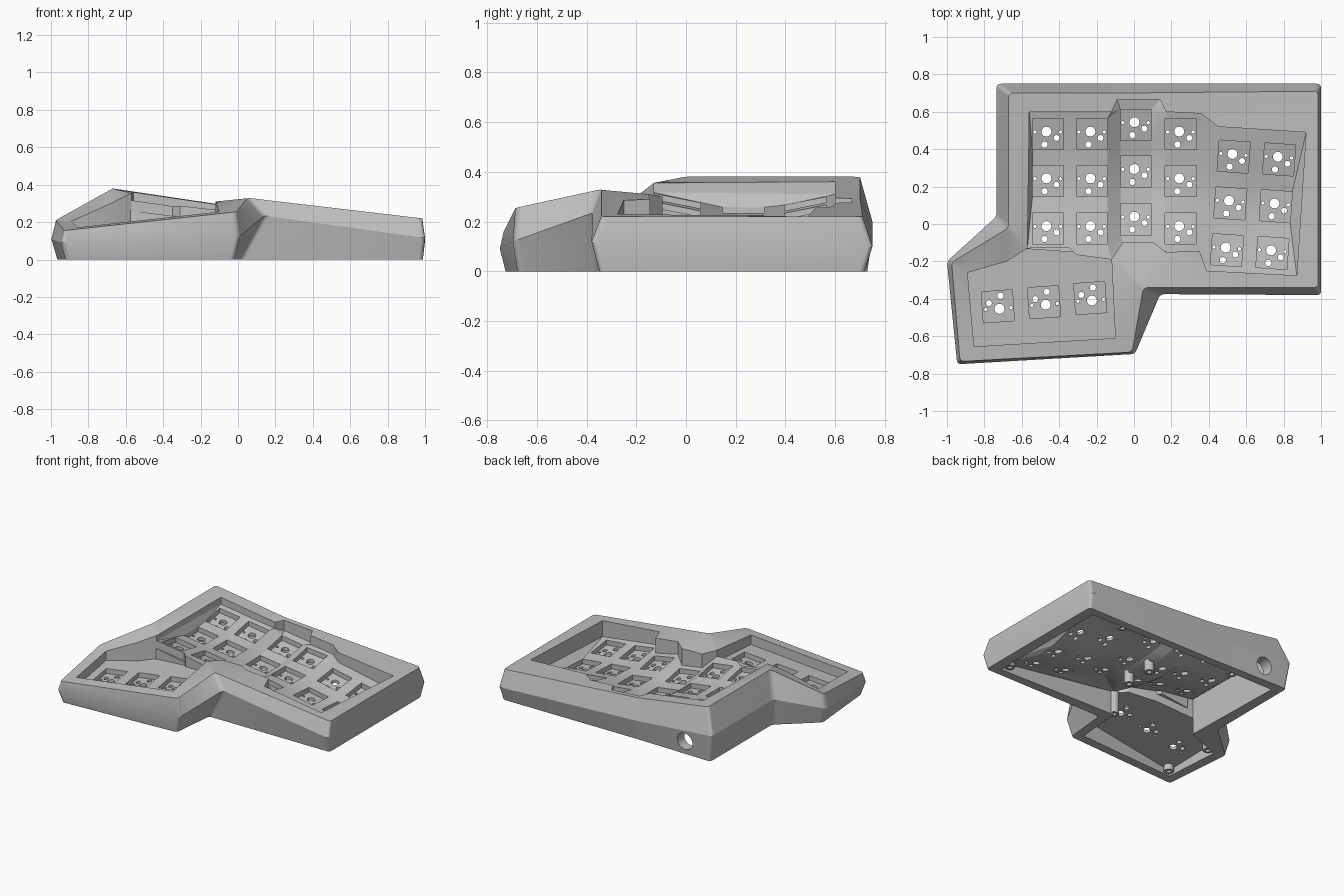
import bpy, bmesh, math
from mathutils import Vector, Matrix
from mathutils.geometry import delaunay_2d_cdt

if "Cube" in bpy.data.objects:
    bpy.data.objects.remove(bpy.data.objects["Cube"])

grey = bpy.data.materials.new("matte grey")
grey.use_nodes = True
grey.diffuse_color = (0.53, 0.53, 0.53, 1)
for node in grey.node_tree.nodes:
    if node.type == 'BSDF_PRINCIPLED':
        node.inputs["Base Color"].default_value = grey.diffuse_color

bm = bmesh.new()


# ---- helpers ----
def loft(a, b, closed=True):
    """Join two point chains with quads."""
    va, vb = [bm.verts.new(p) for p in a], [bm.verts.new(p) for p in b]
    n = len(a)
    for i in range(n if closed else n - 1):
        j = (i + 1) % n
        bm.faces.new((va[i], va[j], vb[j], vb[i]))


def inside(p, loop):
    hit = False
    for a, b in zip(loop, loop[1:] + loop[:1]):
        if (a.y > p.y) != (b.y > p.y):
            if p.x < a.x + (p.y - a.y) * (b.x - a.x) / (b.y - a.y):
                hit = not hit
    return hit


def fill(loops):
    """Triangulate the area between an outer loop and the loops inside it."""
    pts, edges = [], []
    for loop in loops:
        s, n = len(pts), len(loop)
        pts += loop
        edges += [(s + i, s + (i + 1) % n) for i in range(n)]
    out = delaunay_2d_cdt([p.xy for p in pts], edges, [], 0, 1e-6)
    verts = []
    for p, src in zip(out[0], out[3]):
        near = pts[src[0]] if src else min(pts, key=lambda q: (q.xy - p).length)
        verts.append(Vector((p.x, p.y, near.z)))
    new = [bm.verts.new(v) for v in verts]
    for f in out[2]:
        c = sum((verts[i] for i in f), Vector()) / len(f)
        if sum(inside(c, loop) for loop in loops) % 2:
            bm.faces.new([new[i] for i in f])


def rounded(ring, r=0.025, steps=6):
    """Soften every corner of a ring with a short arc."""
    out = []
    for i, p in enumerate(ring):
        a = p + (ring[i - 1] - p).normalized() * r
        b = p + (ring[(i + 1) % len(ring)] - p).normalized() * r
        for k in range(steps + 1):
            t = k / steps
            out.append(a * (1 - t) ** 2 + p * 2 * t * (1 - t) + b * t * t)
    return out


def vecs(*pts):
    return [Vector(p) for p in pts]


def drape(loop, height, drop=0.0):
    return [Vector((p.x, p.y, height(p.x, p.y) - drop)) for p in loop]


def circle(c, r, n=12):
    return [Vector((c.x + r * math.cos(k * math.tau / n),
                    c.y + r * math.sin(k * math.tau / n), 0)) for k in range(n)]


# Curved finger floor with a sunken middle column, and flat, tilted thumb floor
def finger_floor(x, y):
    mid = 0.25 - 0.16 * min(1, max(0, (x - 0.3) / 0.15))
    sunk = 0.04 if -0.1 < x < 0.145 else 0
    return 0.181 - 0.14 * x + 0.2 * max(0, abs(y - mid) - 0.1) - sunk


def thumb_floor(x, y):
    return 0.258 + 0.106 * x + 0.1 * y


# ---- outer shell: widest ring, upper ring and bottom ring ----
middle = vecs((-.735, .75, .2), (-.735, .04, .2), (-1, -.2, .11), (-.945, -.75, .09),
              (.005, -.695, .12), (.14, -.375, .235), (1, -.38, .115), (1, .75, .1), (-.1, .75, .15))
upper = vecs((-.67, .7, .38), (-.67, -.02, .38), (-.975, -.205, .21), (-.93, -.735, .155),
             (-.01, -.685, .255), (.05, -.34, .33), (.985, -.34, .22), (.985, .71, .22), (-.1, .7, .295))
bottom = []
for m, u in zip(middle, upper):
    p = m.xy + (u.xy - m.xy).normalized() * 0.033
    bottom.append(Vector((p.x, p.y, 0)))
bottom[5] = Vector((.01, -.35, 0))
upper, middle, bottom = rounded(upper), rounded(middle), rounded(bottom)
loft(upper, middle)
loft(middle, bottom)

# ---- pocket outline: finger side, thumb side and the step between them ----
finger_edge = vecs((-.12, -.19, .31), (-.06, -.1, .3), (.1, -.095, .3), (.17, -.15, .31),
                   (.35, -.145, .29), (.39, -.25, .285), (.87, -.275, .23), (.92, .49, .22),
                   (.45, .52, .255), (.36, .59, .26), (.17, .6, .275), (.14, .665, .277),
                   (-.09, .665, .292), (-.12, .6, .295), (-.56, .6, .36), (-.57, -.13, .355))
thumb_edge = vecs((-.57, -.13, .355), (-.68, -.2, .3), (-.89, -.26, .205), (-.855, -.655, .172),
                  (-.1, -.61, .256), (-.12, -.19, .31))
step = vecs((-.57, -.13, 0), (-.35, -.125, 0), (-.31, -.165, 0), (-.12, -.19, 0))
fill([upper, finger_edge[:-1] + thumb_edge[:-1]])
loft(finger_edge, drape(finger_edge, finger_floor), False)
loft(thumb_edge, drape(thumb_edge, thumb_floor), False)
loft(drape(step, finger_floor), drape(step, thumb_floor), False)

# ---- cavity below, open at the bottom ----
cav_finger = vecs((-.05, -.27, 0), (.91, -.29, 0), (.91, .66, 0), (-.64, .66, 0), (-.62, -.13, 0))
cav_thumb = vecs((-.62, -.13, 0), (-.89, -.24, 0), (-.86, -.66, 0), (-.08, -.615, 0), (-.05, -.27, 0))
cav_step = vecs((-.62, -.13, 0), (-.33, -.15, 0), (-.12, -.2, 0), (-.05, -.27, 0))
RECESS, SHEET = 0.035, 0.057
fill([bottom, cav_finger[:-1] + cav_thumb[:-1]])
loft(cav_finger, drape(cav_finger, finger_floor, SHEET), False)
loft(cav_thumb, drape(cav_thumb, thumb_floor, SHEET), False)
loft(drape(cav_step, finger_floor, SHEET), drape(cav_step, thumb_floor, SHEET), False)

# ---- key sockets: centre x, y and turn in degrees ----
finger_keys = []
for x, y in ((-.46, .23), (-.225, .23), (.01, .28), (.25, .23)):
    finger_keys += [(x, y + d, 0) for d in (-.255, 0, .25)]
for x, y in ((.515, .11), (.758, .095)):
    finger_keys += [(x + k * .018, y + k * .25, -4) for k in (-1, 0, 1)]
thumb_keys = [(-.728 + k * .247, -.44 + k * .022, 184) for k in range(3)]
# Stem, two guide pins and two contact holes: x, y, radius
holes = ((-.008, .014, .027), (-.07, .012, .009), (.066, .012, .009), (.046, -.02, .016), (-.018, -.055, .017))
HALF = 0.083


def sockets(keys, height, top_edge, under_edge):
    squares = []
    for x, y, turn in keys:
        place = Matrix.Translation((x, y, 0)) @ Matrix.Rotation(math.radians(turn), 4, 'Z')
        sq = [place @ Vector((i * HALF, j * HALF, 0)) for i, j in ((-1, -1), (1, -1), (1, 1), (-1, 1))]
        rings = [circle(place @ Vector((hx, hy, 0)), r) for hx, hy, r in holes]
        squares.append(sq)
        loft(drape(sq, height), drape(sq, height, RECESS))
        for drop in (RECESS, SHEET):
            fill([drape(loop, height, drop) for loop in [sq] + rings])
        for ring in rings:
            loft(drape(ring, height, RECESS), drape(ring, height, SHEET))
    fill([drape(loop, height) for loop in [top_edge] + squares])
    fill([drape(loop, height, SHEET) for loop in [under_edge] + squares])


sockets(finger_keys, finger_floor, finger_edge + step[1:-1], cav_finger + cav_step[1:-1])
sockets(thumb_keys, thumb_floor, thumb_edge + step[-2:0:-1], cav_thumb + cav_step[-2:0:-1])


def make_object(name):
    """Turn the shared bmesh into an object and empty it again."""
    bmesh.ops.remove_doubles(bm, verts=bm.verts[:], dist=1e-5)
    bmesh.ops.recalc_face_normals(bm, faces=bm.faces[:])
    mesh = bpy.data.meshes.new(name)
    bm.to_mesh(mesh)
    bm.clear()
    mesh.materials.append(grey)
    obj = bpy.data.objects.new(name, mesh)
    bpy.context.collection.objects.link(obj)
    return obj


case = make_object("keyboard_case")

# ---- round cable port through the back wall ----
bmesh.ops.create_cone(bm, cap_ends=True, segments=32, radius1=.062, radius2=.062, depth=.24,
                      matrix=Matrix.Translation((-.51, .72, .1)) @ Matrix.Rotation(math.pi / 2, 4, 'X'))
cutter = make_object("port_cutter")
cutter.hide_render = True
cut = case.modifiers.new("cable_port", 'BOOLEAN')
cut.operation = 'DIFFERENCE'
cut.object = cutter
graph = bpy.context.evaluated_depsgraph_get()
case.data = bpy.data.meshes.new_from_object(case.evaluated_get(graph))
case.modifiers.clear()
bpy.data.objects.remove(cutter)

# ---- hollow screw posts under the floor ----
posts = [(x, y, finger_floor) for x, y in ((.63, .63), (.87, -.25), (-.32, .63), (.12, .3), (.12, .09))]
posts += [(x, y, thumb_floor) for x, y in ((-.85, -.25), (-.83, -.63), (-.06, -.28))]
for x, y, height in posts:
    c = Vector((x, y, 0))
    wall, bore = circle(c, .034, 20), circle(c, .016, 20)
    lower = lambda *a: .012
    loft(drape(wall, height, .045), drape(wall, lower))
    loft(drape(wall, lower), drape(bore, lower))
    loft(drape(bore, lower), drape(bore, height, .045))
    loft(drape(bore, height, .045), drape(wall, height, .045))
screw_posts = make_object("screw_posts")

# ---- shading ----
bpy.ops.object.select_all(action='DESELECT')
for obj in (case, screw_posts):
    obj.select_set(True)
bpy.context.view_layer.objects.active = case
bpy.ops.object.shade_smooth_by_angle(angle=math.radians(20))
